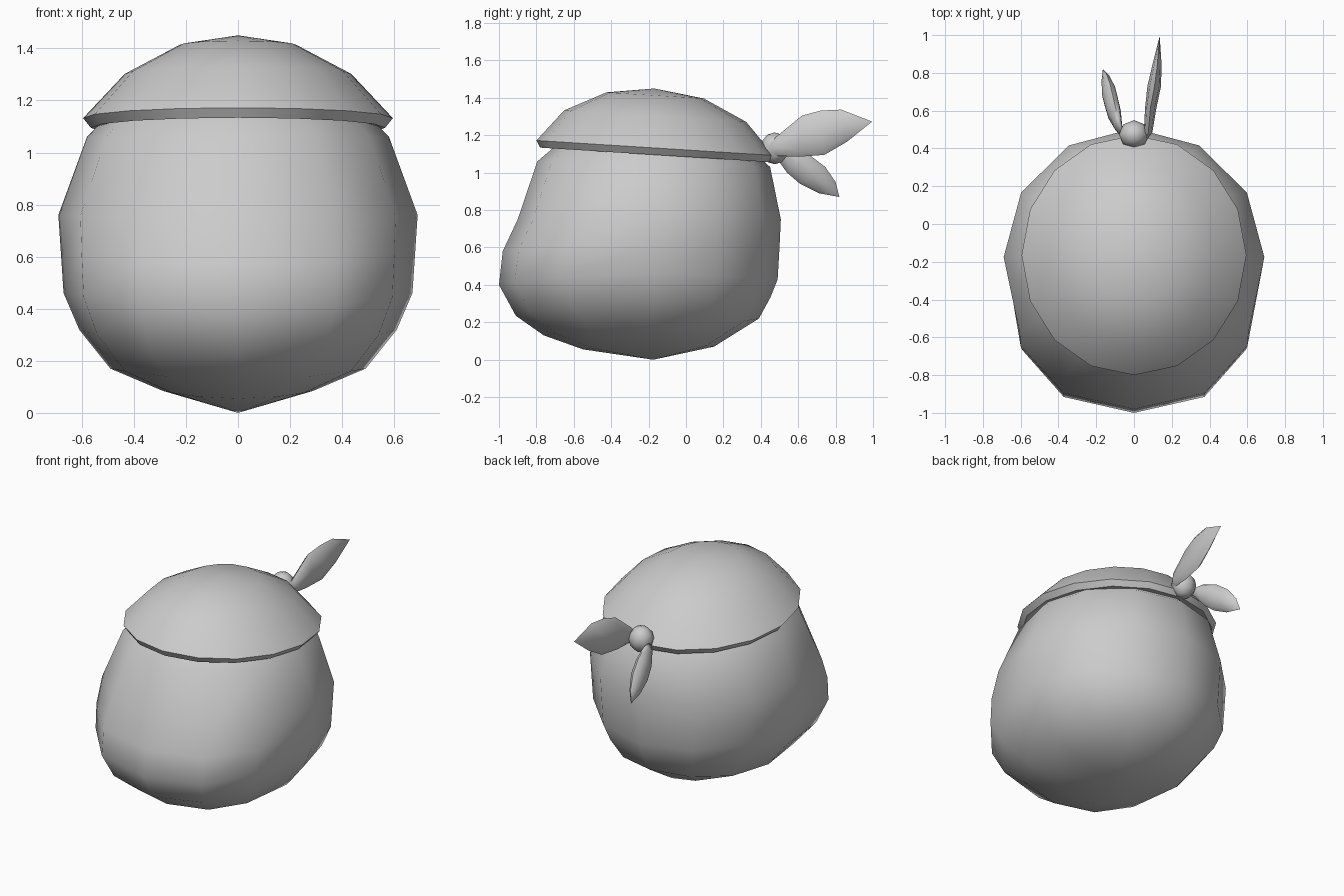
import bpy, bmesh, math
from mathutils import Vector

if "Cube" in bpy.data.objects:
    bpy.data.objects.remove(bpy.data.objects["Cube"])

grey = bpy.data.materials.new("plain_grey")
grey.diffuse_color = (0.6, 0.6, 0.6, 1)
grey.use_nodes = True
grey.node_tree.nodes["Principled BSDF"].inputs["Base Color"].default_value = grey.diffuse_color


def loft(name, rings, start=None, end=None, angle=60):
    """Bridge closed rings of points, closing the ends to poles."""
    bm = bmesh.new()
    loops = [[bm.verts.new(p) for p in r] for r in rings]
    n = len(loops[0])
    for a, b in zip(loops, loops[1:]):
        for i in range(n):
            j = (i + 1) % n
            bm.faces.new((a[i], a[j], b[j], b[i]))
    for pole, ring in ((start, loops[0]), (end, loops[-1])):
        if pole is not None:
            v = bm.verts.new(pole)
            for i in range(n):
                bm.faces.new((v, ring[i], ring[(i + 1) % n]))
    bmesh.ops.recalc_face_normals(bm, faces=bm.faces)
    me = bpy.data.meshes.new(name)
    bm.to_mesh(me)
    bm.free()
    me.materials.append(grey)
    ob = bpy.data.objects.new(name, me)
    bpy.context.collection.objects.link(ob)
    bpy.ops.object.select_all(action='DESELECT')
    ob.select_set(True)
    bpy.context.view_layer.objects.active = ob
    bpy.ops.object.shade_smooth_by_angle(angle=math.radians(angle))
    return ob


CY = -0.175


def powsign(v, e):
    return math.copysign(abs(v) ** e, v) if abs(v) > 1e-6 else 0.0


def head_ring(xs, zs, yb, zb, yf, zf, square):
    """12-sided ring: side, back and front reach with their own heights."""
    pts = []
    for i in range(12):
        a = math.tau * i / 12
        c, s = math.cos(a), math.sin(a)
        if s >= 0:
            x, y = xs * c, CY + (yb - CY) * s
            z = zs + (zb - zs) * s * s
        else:
            x = xs * powsign(c, 1 - 0.15 * square)
            y = CY + (CY - yf) * powsign(s, 1 - 0.25 * square)
            z = zs + (zf - zs) * s * s
        pts.append((x, y, z))
    return pts


# Head with the jaw pushed forward
head_rows = [
    (0.29, 0.085, 0.15, 0.07, -0.55, 0.055, 0.6),
    (0.49, 0.17, 0.39, 0.22, -0.76, 0.13, 1),
    (0.61, 0.32, 0.45, 0.33, -0.91, 0.235, 1),
    (0.67, 0.46, 0.49, 0.43, -1.0, 0.40, 1),
    (0.68, 0.61, 0.50, 0.60, -0.98, 0.58, 0.9),
    (0.69, 0.76, 0.507, 0.75, -0.90, 0.75, 0.6),
    (0.58, 1.06, 0.45, 1.03, -0.795, 1.06, 0.3),
    (0.40, 1.25, 0.22, 1.24, -0.56, 1.26, 0),
]
loft("head", [head_ring(*r) for r in head_rows], (0, CY, 0), (0, CY, 1.35))


# Tilted cloth cap with a folded rim
def cap_ring(rx, ry, z):
    return [(rx * math.cos(a), -0.165 + ry * math.sin(a), z - 0.04 * math.sin(a) * ry / 0.635)
            for a in (math.tau * i / 16 for i in range(16))]


cap_rows = [(0.49, 0.53, 1.11), (0.565, 0.615, 1.095), (0.595, 0.635, 1.132),
            (0.435, 0.487, 1.302), (0.225, 0.26, 1.413)]
loft("bandana_cap", [cap_ring(*r) for r in cap_rows], None, (0, -0.17, 1.45))

# Knot at the back
knot_rings = []
for k in range(1, 6):
    t = -math.pi / 2 + math.pi * k / 6
    knot_rings.append([(0.08 * math.cos(t) * math.cos(a), 0.474 + 0.076 * math.cos(t) * math.sin(a),
                        1.13 + 0.085 * math.sin(t)) for a in (math.tau * i / 8 for i in range(8))])
loft("bandana_knot", knot_rings, (0, 0.474, 1.045), (0, 0.474, 1.215))


# Knotted cloth ends: rings span an upper and a lower edge point (y, z)
def tail(name, start, rows, end):
    rings = []
    for x, half, top, bottom in rows:
        t, b = Vector((x, *top)), Vector((x, *bottom))
        mid, reach = (t + b) / 2, (t - b) / 2
        rings.append([mid + reach * math.cos(a) + Vector((half * math.sin(a), 0, 0))
                      for a in (math.tau * i / 8 for i in range(8))])
    loft(name, rings, start, end)


tail("bandana_tail_upper", (0.05, 0.42, 1.12), [
    (0.075, 0.022, (0.48, 1.19), (0.49, 1.09)),
    (0.088, 0.03, (0.62, 1.305), (0.60, 1.085)),
    (0.107, 0.036, (0.72, 1.332), (0.74, 1.095)),
    (0.122, 0.024, (0.83, 1.337), (0.86, 1.165)),
], (0.136, 0.995, 1.273))
tail("bandana_tail_lower", (-0.05, 0.44, 1.12), [
    (-0.085, 0.022, (0.56, 1.13), (0.49, 1.07)),
    (-0.108, 0.038, (0.66, 1.095), (0.54, 1.0)),
    (-0.128, 0.04, (0.745, 1.03), (0.61, 0.94)),
    (-0.148, 0.024, (0.80, 0.95), (0.71, 0.89)),
], (-0.165, 0.82, 0.87))
